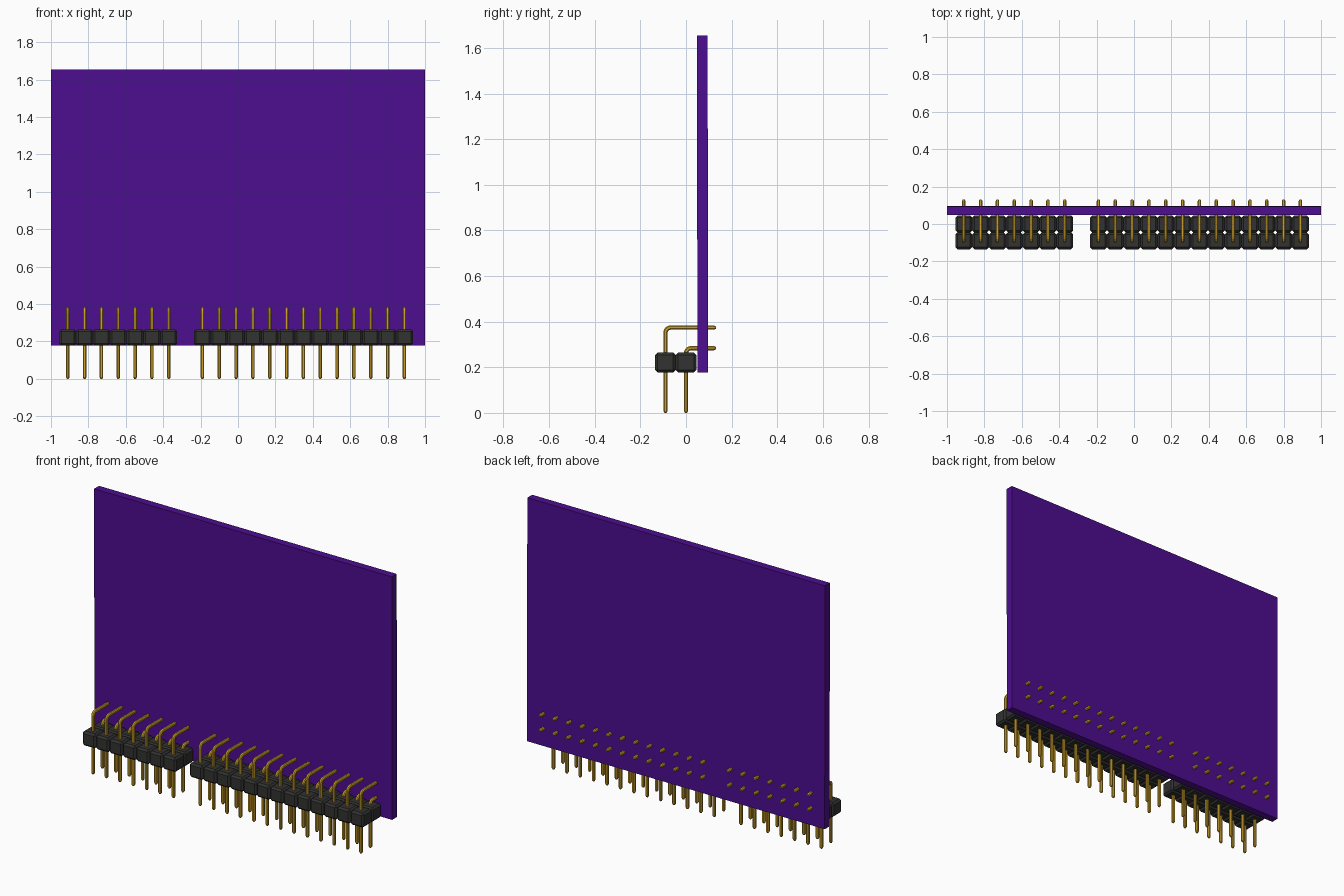
import bpy, bmesh, math
from mathutils import Vector

cube = bpy.data.objects.get("Cube")
if cube:
    bpy.data.objects.remove(cube, do_unlink=True)


def material(name, rgb):
    m = bpy.data.materials.new(name)
    m.use_nodes = True
    m.diffuse_color = (*rgb, 1)
    m.node_tree.nodes["Principled BSDF"].inputs["Base Color"].default_value = (*rgb, 1)
    return m


PURPLE = material("purple board", (0.075, 0.004, 0.28))
BLACK = material("black plastic", (0.032, 0.032, 0.031))
GOLD = material("gold metal", (0.62, 0.36, 0.025))

PITCH = 0.09
HEADERS = {"short": (-0.91, 7), "long": (-0.19, 13)}   # first pin x, pin count
ROWS = {"outer": (-0.09, 0.374), "inner": (0.0, 0.284)}  # row y, bent arm z
PIN_R = 0.0095


def add_object(name, bm, mat):
    bmesh.ops.recalc_face_normals(bm, faces=bm.faces)
    mesh = bpy.data.meshes.new(name)
    bm.to_mesh(mesh)
    bm.free()
    mesh.materials.append(mat)
    ob = bpy.data.objects.new(name, mesh)
    bpy.context.collection.objects.link(ob)
    return ob


def add_box(bm, centre, size):
    verts = bmesh.ops.create_cube(bm, size=1)["verts"]
    for v in verts:
        v.co = Vector(centre) + Vector([a * b for a, b in zip(v.co, size)])
    return verts


def add_pin(bm, x, y, arm_z):
    """Chamfered square wire swept up, round a bend and back through the board."""
    bend, tip, end_y = 0.022, 0.009, 0.132
    # stations: (y, z, sweep angle from vertical, section scale)
    path = [(y, 0.0, 0, 0.5), (y, tip, 0, 1)]
    for i in range(5):
        a = math.radians(22.5 * i)
        path.append((y + bend * (1 - math.cos(a)), arm_z - bend * (1 - math.sin(a)), a, 1))
    path += [(end_y - tip, arm_z, math.pi / 2, 1), (end_y, arm_z, math.pi / 2, 0.5)]
    c = PIN_R * 0.5
    section = [(PIN_R, -c), (PIN_R, c), (c, PIN_R), (-c, PIN_R),
               (-PIN_R, c), (-PIN_R, -c), (-c, -PIN_R), (c, -PIN_R)]
    rings = []
    for py, pz, a, s in path:
        rings.append([bm.verts.new((x + u * s, py + v * s * math.cos(a),
                                    pz - v * s * math.sin(a))) for u, v in section])
    for r0, r1 in zip(rings, rings[1:]):
        for i in range(8):
            j = (i + 1) % 8
            bm.faces.new((r0[i], r0[j], r1[j], r1[i]))
    bm.faces.new(rings[0])
    bm.faces.new(rings[-1])


# Circuit board, leaning very slightly forward
bm = bmesh.new()
for v in add_box(bm, (0, 0.0725, 0.9165), (2, 0.047, 1.477)):
    v.co.y -= (v.co.z - 0.9165) * 0.002
add_object("board", bm, PURPLE)

for header, (x0, count) in HEADERS.items():
    xs = [x0 + PITCH * i for i in range(count)]

    # Housing: two rows of chamfered plastic cells
    bm = bmesh.new()
    for x in xs:
        for y, _ in ROWS.values():
            add_box(bm, (x, y, 0.2215), (PITCH, PITCH, 0.087))
    bmesh.ops.bevel(bm, geom=bm.edges[:], offset=0.011, segments=1,
                    affect='EDGES', profile=0.5)
    add_object(header + "_header_housing", bm, BLACK)

    # Right-angle pins, one object per row
    for row, (y, arm_z) in ROWS.items():
        bm = bmesh.new()
        for x in xs:
            add_pin(bm, x, y, arm_z)
        add_object(f"{header}_header_{row}_pins", bm, GOLD)
